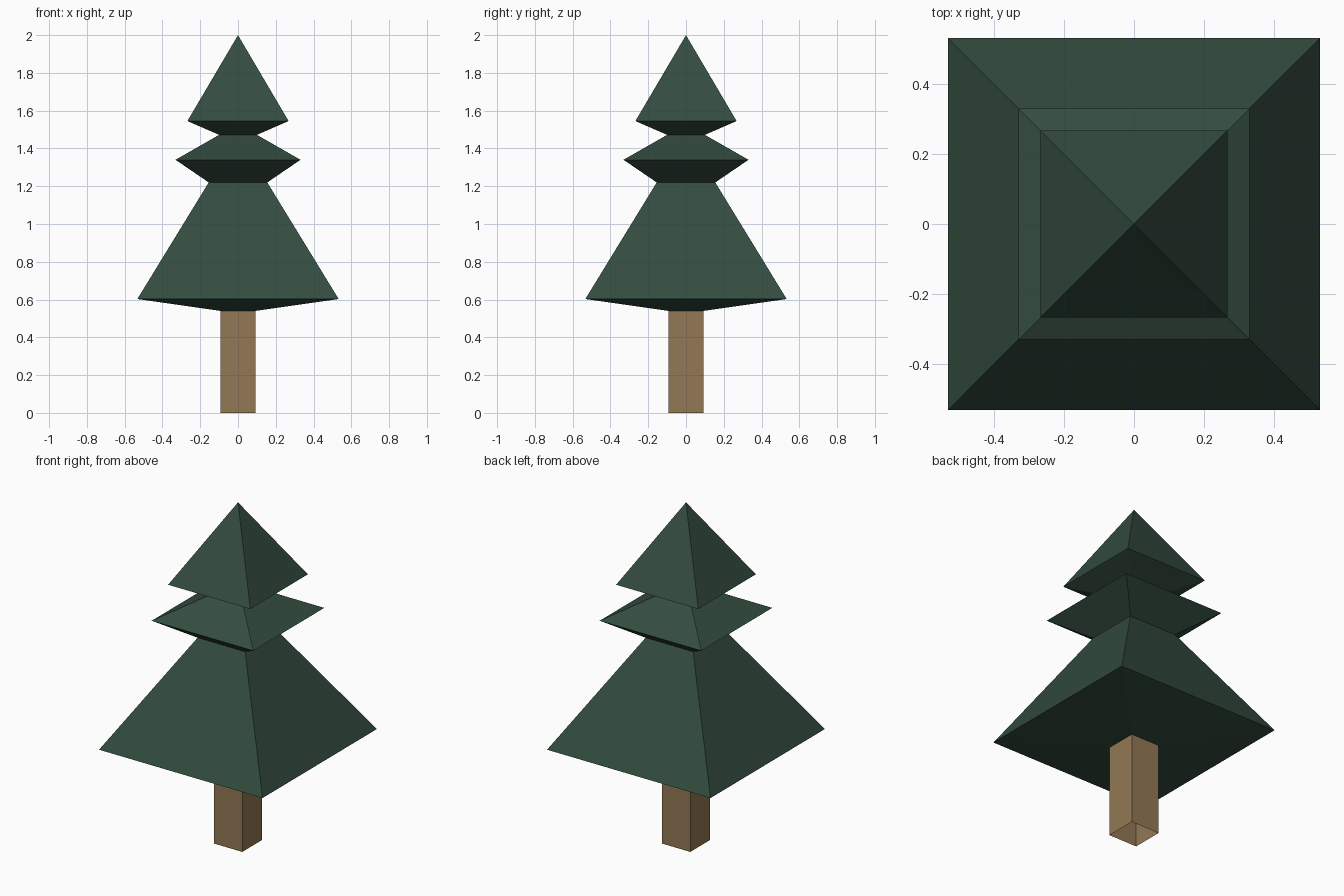
import bpy, bmesh

if "Cube" in bpy.data.objects:
    bpy.data.objects.remove(bpy.data.objects["Cube"])


def material(name, rgb):
    m = bpy.data.materials.new(name)
    m.diffuse_color = (*rgb, 1)
    m.use_nodes = True
    m.node_tree.nodes["Principled BSDF"].inputs["Base Color"].default_value = m.diffuse_color
    return m


def square_loft(name, profile, mat):
    """Stack square rings given as (half width, height); half width 0 is a point."""
    bm = bmesh.new()
    rings = []
    for r, z in profile:
        corners = [(-r, -r), (r, -r), (r, r), (-r, r)] if r else [(0, 0)]
        rings.append([bm.verts.new((x, y, z)) for x, y in corners])
    for low, high in zip(rings, rings[1:]):
        for i in range(4):
            j = (i + 1) % 4
            if len(high) == 1:
                bm.faces.new((low[i], low[j], high[0]))
            else:
                bm.faces.new((low[i], low[j], high[j], high[i]))
    mesh = bpy.data.meshes.new(name)
    bm.to_mesh(mesh)
    bm.free()
    mesh.materials.append(mat)
    obj = bpy.data.objects.new(name, mesh)
    bpy.context.collection.objects.link(obj)
    return obj


bark = material("bark brown", (0.29, 0.19, 0.09))
needles = material("needle green", (0.034, 0.073, 0.050))

# Trunk: square tube, open at the bottom
square_loft("trunk", [(0.093, 0), (0.093, 0.54)], bark)

# Foliage: three tiers in one continuous square profile
square_loft("foliage", [(0.093, 0.54), (0.533, 0.603), (0.155, 1.22), (0.331, 1.34),
                        (0.10, 1.472), (0.268, 1.545), (0, 2)], needles)
